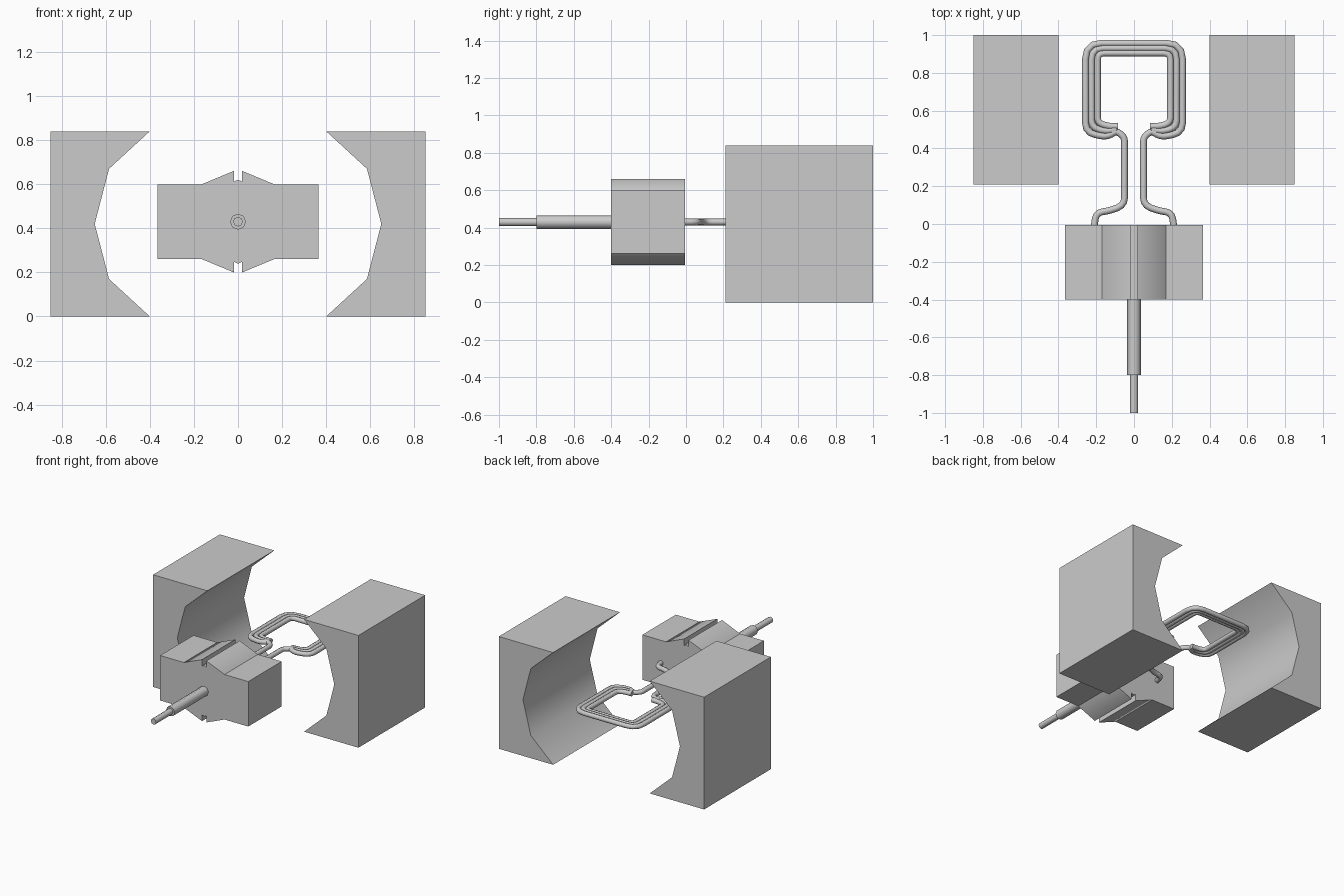
import bpy, bmesh, math
from mathutils import Vector

if "Cube" in bpy.data.objects:
    bpy.data.objects.remove(bpy.data.objects["Cube"])

AXIS_Z = 0.43


def smooth(ob, deg=50):
    bpy.ops.object.select_all(action='DESELECT')
    bpy.context.view_layer.objects.active = ob
    ob.select_set(True)
    bpy.ops.object.shade_smooth_by_angle(angle=math.radians(deg))


def prism(name, profile, y0, y1):
    """Extrude an (x, z) profile along y."""
    bm = bmesh.new()
    face = bm.faces.new([bm.verts.new((x, y0, z)) for x, z in profile])
    out = bmesh.ops.extrude_face_region(bm, geom=[face])
    bmesh.ops.translate(bm, vec=(0, y1 - y0, 0),
                        verts=[g for g in out['geom'] if isinstance(g, bmesh.types.BMVert)])
    bmesh.ops.recalc_face_normals(bm, faces=bm.faces)
    me = bpy.data.meshes.new(name)
    bm.to_mesh(me)
    bm.free()
    ob = bpy.data.objects.new(name, me)
    bpy.context.collection.objects.link(ob)
    smooth(ob)
    return ob


def octagon(r):
    return [(r * math.cos(i * math.pi / 4), AXIS_Z + r * math.sin(i * math.pi / 4)) for i in range(8)]


def wire(name, corners, fillet, r=0.018):
    """Round tube along an (x, y) path with filleted corners."""
    pts = [Vector(p) for p in corners]
    path = [pts[0]]
    for a, b, c in zip(pts, pts[1:], pts[2:]):
        d = min(fillet, (a - b).length * 0.48, (c - b).length * 0.48)
        p, q = b + (a - b).normalized() * d, b + (c - b).normalized() * d
        for t in (0, 0.33, 0.67, 1):
            path.append(p * (1 - t) ** 2 + b * 2 * t * (1 - t) + q * t * t)
    path.append(pts[-1])
    cu = bpy.data.curves.new(name, 'CURVE')
    cu.dimensions = '3D'
    cu.bevel_depth, cu.bevel_resolution, cu.use_fill_caps = r, 2, True
    sp = cu.splines.new('POLY')
    sp.points.add(len(path) - 1)
    for sp_pt, p in zip(sp.points, path):
        sp_pt.co = (p.x, p.y, AXIS_Z, 1)
    ob = bpy.data.objects.new(name, cu)
    bpy.context.collection.objects.link(ob)
    bpy.ops.object.select_all(action='DESELECT')
    bpy.context.view_layer.objects.active = ob
    ob.select_set(True)
    bpy.ops.object.convert(target='MESH')
    smooth(bpy.context.view_layer.objects.active)


R, r, gap = 0.238, 0.19, 0.018
k = math.tan(math.pi / 8)
d = R * math.sqrt(0.5)
di = r * math.sqrt(0.5)
top, top_in = R - gap * k, r - gap * k

for side, s in (("left", -1), ("right", 1)):
    # Pole magnet with a faceted concave face
    magnet = [(0.85, 0), (0.40, 0), (0.585, 0.17), (0.65, 0.42), (0.585, 0.67), (0.40, 0.84), (0.85, 0.84)]
    prism(side + "_magnet", [(s * x, z) for x, z in magnet], 0.21, 1.0)
    # Brush block hugging the commutator
    brush = [(0.365, -d), (0.365, d), (d, d), (R, 0), (d, -d)]
    prism(side + "_brush", [(s * x, z + AXIS_Z) for x, z in brush], -0.40, -0.005)
    # Split ring half
    ring = [(gap, top), (d, d), (R, 0), (d, -d), (gap, -top),
            (gap, -top_in), (di, -di), (r, 0), (di, di), (gap, top_in)]
    prism(side + "_split_ring", [(s * x, z + AXIS_Z) for x, z in ring], -0.40, -0.005)
    # Lead from the ring to the coil
    lead = [(0.212, -0.02), (0.20, 0.06), (0.13, 0.07), (0.05, 0.10), (0.05, 0.46),
            (0.09, 0.49), (0.12, 0.488)]
    wire(side + "_lead", [(s * x, y) for x, y in lead], 0.04)

# Insulating core and stepped shaft
prism("commutator_core", octagon(r), -0.40, -0.005)
prism("shaft", octagon(0.036), -0.80, -0.39)
prism("shaft_tip", octagon(0.022), -1.0, -0.79)

# Three coil turns lying in one plane
for i in range(3):
    x, y1 = 0.257 - 0.032 * i, 0.957 - 0.026 * i
    y0, end = 0.462 + 0.028 * i, 0.482 + 0.014 * i
    half = [(0.085 + 0.006 * (2 - i), end + 0.006), (0.145, y0), (x, y0 + 0.02), (x, y1)]
    wire(f"coil_turn_{i + 1}", half + [(-a, b) for a, b in reversed(half)], 0.085 - 0.025 * i)
